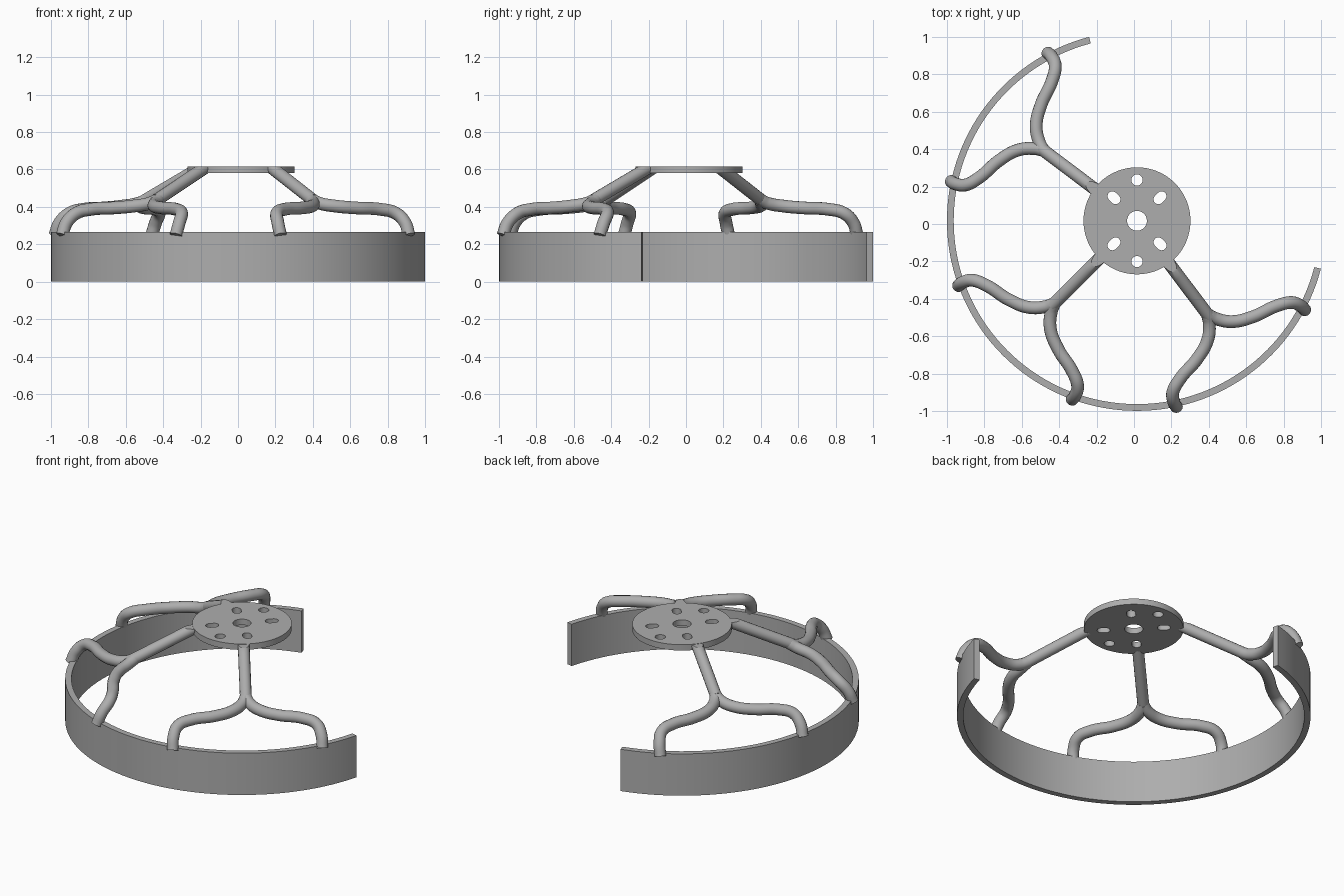
import bpy, bmesh, math
from mathutils import Matrix, Vector

if "Cube" in bpy.data.objects:
    bpy.data.objects.remove(bpy.data.objects["Cube"])

CX, CY = 0.016, 0.017          # shared axis of rim and hub
RIM_R, RIM_T, RIM_H = 1.016, 0.036, 0.265
HUB_R, HUB_Z, HUB_TOP = 0.286, 0.58, 0.617
TUBE_R = 0.034

metal = bpy.data.materials.new("grey metal")
metal.diffuse_color = (0.42, 0.42, 0.42, 1)
metal.use_nodes = True
metal.node_tree.nodes["Principled BSDF"].inputs["Base Color"].default_value = metal.diffuse_color


def finish(obj):
    """Assign the material and smooth everything but sharp edges."""
    obj.data.materials.clear()
    obj.data.materials.append(metal)
    bpy.ops.object.select_all(action='DESELECT')
    obj.select_set(True)
    bpy.context.view_layer.objects.active = obj
    bpy.ops.object.shade_smooth_by_angle(angle=math.radians(35))
    return obj


def curve_to_mesh(name, curve):
    obj = bpy.data.objects.new(name, curve)
    bpy.context.collection.objects.link(obj)
    bpy.ops.object.select_all(action='DESELECT')
    obj.select_set(True)
    bpy.context.view_layer.objects.active = obj
    bpy.ops.object.convert(target='MESH')
    return bpy.context.view_layer.objects.active


def tube(name, points, angle):
    """Round tube through local (outward, sideways, up) points, turned about the axis."""
    cu = bpy.data.curves.new(name, 'CURVE')
    cu.dimensions = '3D'
    cu.bevel_depth, cu.bevel_resolution = TUBE_R, 6
    cu.use_fill_caps = True
    cu.resolution_u = 8
    sp = cu.splines.new('BEZIER')
    sp.bezier_points.add(len(points) - 1)
    turn = Matrix.Translation((CX, CY, 0)) @ Matrix.Rotation(angle, 4, 'Z')
    for bp, p in zip(sp.bezier_points, points):
        bp.co = turn @ Vector(p)
        bp.handle_left_type = bp.handle_right_type = 'AUTO'
    return curve_to_mesh(name, cu)


# Open rim band
bm = bmesh.new()
a0, a1, n = math.radians(104.6), math.radians(345.4), 96
rows = []
for i in range(n + 1):
    a = a0 + (a1 - a0) * i / n
    rows.append([bm.verts.new((CX + r * math.cos(a), CY + r * math.sin(a), z))
                 for r, z in ((RIM_R, 0), (RIM_R, RIM_H),
                              (RIM_R - RIM_T, RIM_H), (RIM_R - RIM_T, 0))])
for p, q in zip(rows, rows[1:]):
    for k in range(4):
        bm.faces.new((p[k], q[k], q[(k + 1) % 4], p[(k + 1) % 4]))
bm.faces.new(rows[0])
bm.faces.new(rows[-1][::-1])
bmesh.ops.recalc_face_normals(bm, faces=bm.faces)
me = bpy.data.meshes.new("rim_band")
bm.to_mesh(me)
bm.free()
rim = bpy.data.objects.new("rim_band", me)
bpy.context.collection.objects.link(rim)
finish(rim)

# Hub plate with centre bore, two round holes and four slots
cu = bpy.data.curves.new("hub_plate", 'CURVE')
cu.dimensions, cu.fill_mode = '2D', 'BOTH'
cu.extrude = (HUB_TOP - HUB_Z) / 2


def outline(dist, angle, radius, stretch=0.0, steps=32):
    """Circle, or radial slot when stretched, at a polar position."""
    sp = cu.splines.new('POLY')
    sp.points.add(steps - 1)
    sp.use_cyclic_u = True
    ca, sa = math.cos(angle), math.sin(angle)
    for i, pt in enumerate(sp.points):
        t = 2 * math.pi * (i + 0.5) / steps
        x = dist + radius * math.cos(t) + math.copysign(stretch, math.cos(t))
        y = radius * math.sin(t)
        pt.co = (CX + x * ca - y * sa, CY + x * sa + y * ca, 0, 1)


outline(0, 0, HUB_R, steps=96)
outline(0, 0, 0.053)
for deg in (90, 270):
    outline(0.218, math.radians(deg), 0.03)
for deg in (45, 135, 225, 315):
    outline(0.174, math.radians(deg), 0.026, 0.012)
hub = curve_to_mesh("hub_plate", cu)
hub.data.transform(Matrix.Translation((0, 0, (HUB_Z + HUB_TOP) / 2)))
finish(hub)

# Three Y-shaped spokes: a straight stem and two curved branches each
stem_pts = [(0.265, 0, 0.613), (0.64, 0, 0.436)]
branch_pts = [(0.625, 0, 0.441), (0.668, 0.02, 0.42), (0.735, 0.08, 0.404),
              (0.783, 0.187, 0.394), (0.812, 0.32, 0.387), (0.847, 0.398, 0.366),
              (0.893, 0.426, 0.315), (0.922, 0.43, 0.248)]
for i, deg in enumerate((143, 225, 307)):
    ang = math.radians(deg)
    stem = tube(f"spoke_stem_{i + 1}", stem_pts, ang)
    # trim the stem flush with the hub top
    bm = bmesh.new()
    bm.from_mesh(stem.data)
    bmesh.ops.remove_doubles(bm, verts=bm.verts, dist=1e-5)
    cut = bmesh.ops.bisect_plane(bm, geom=bm.verts[:] + bm.edges[:] + bm.faces[:],
                                 plane_co=(0, 0, HUB_TOP - 0.002),
                                 plane_no=(0, 0, 1), clear_outer=True)
    edges = [e for e in cut["geom_cut"] if isinstance(e, bmesh.types.BMEdge)]
    bmesh.ops.holes_fill(bm, edges=edges)
    bmesh.ops.recalc_face_normals(bm, faces=bm.faces)
    bm.to_mesh(stem.data)
    bm.free()
    finish(stem)
    for side, label in ((1, "left"), (-1, "right")):
        pts = [(u, side * v, z) for u, v, z in branch_pts]
        finish(tube(f"spoke_branch_{label}_{i + 1}", pts, ang))
